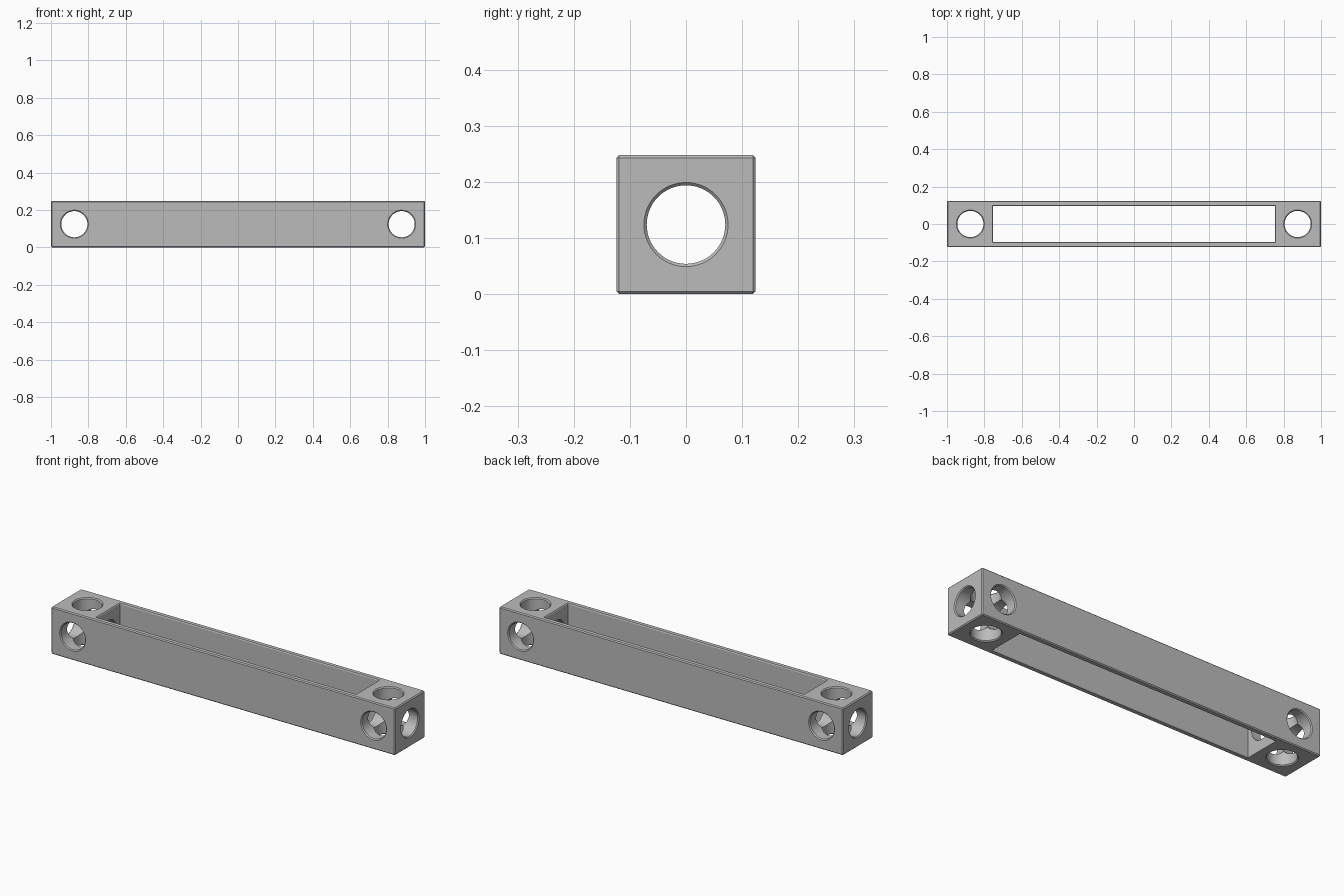
import bpy, bmesh, math
from mathutils import Matrix

if "Cube" in bpy.data.objects:
    bpy.data.objects.remove(bpy.data.objects["Cube"], do_unlink=True)

LENGTH, SIDE, CHAMFER = 2.0, 0.248, 0.005
MID = SIDE / 2
HOLE_X, HOLE_R = 0.875, 0.07

grey = bpy.data.materials.new("plain grey")
grey.use_nodes = True
colour = (0.5, 0.5, 0.5, 1)
grey.diffuse_color = colour
grey.node_tree.nodes["Principled BSDF"].inputs["Base Color"].default_value = colour


def make_object(name, bm):
    bmesh.ops.recalc_face_normals(bm, faces=bm.faces)
    mesh = bpy.data.meshes.new(name)
    bm.to_mesh(mesh)
    bm.free()
    mesh.materials.append(grey)
    obj = bpy.data.objects.new(name, mesh)
    bpy.context.collection.objects.link(obj)
    return obj


def loft(name, rings, matrix):
    """Closed solid through matching rings of points."""
    bm = bmesh.new()
    loops = [[bm.verts.new(matrix @ Matrix.Translation(p).translation) for p in ring]
             for ring in rings]
    n = len(loops[0])
    for a, b in zip(loops, loops[1:]):
        for i in range(n):
            j = (i + 1) % n
            bm.faces.new((a[i], a[j], b[j], b[i]))
    bm.faces.new(loops[0])
    bm.faces.new(loops[-1])
    return make_object(name, bm)


def flared_levels(half):
    """Offset and height pairs that countersink both ends of a cut."""
    c = CHAMFER
    return [(2 * c, -half - c), (0, -half + c), (0, half - c), (2 * c, half + c)]


def hole_cutter(name, half, matrix, sides=64):
    angles = [math.tau * i / sides for i in range(sides)]
    rings = [[((HOLE_R + d) * math.cos(a), (HOLE_R + d) * math.sin(a), h) for a in angles]
             for d, h in flared_levels(half)]
    return loft(name, rings, matrix)


def slot_cutter(name, hx, hy, matrix):
    corners = ((-1, -1), (1, -1), (1, 1), (-1, 1))
    rings = [[(sx * (hx + d * 0.6), sy * (hy + d * 0.6), h) for sx, sy in corners]
             for d, h in flared_levels(MID)]
    return loft(name, rings, matrix)


# Chamfered square bar
bm = bmesh.new()
bmesh.ops.create_cube(bm, size=1, matrix=Matrix.Translation((0, 0, MID))
                      @ Matrix.Diagonal((LENGTH, SIDE, SIDE, 1)))
bmesh.ops.bevel(bm, geom=bm.edges[:], offset=CHAMFER, segments=1, affect='EDGES')
bar = make_object("drilled_beam", bm)

# Long slot, lengthwise bore, and crossing bores in each end block
center = Matrix.Translation((0, 0, MID))
cutters = [
    slot_cutter("slot_cutter", 0.754, 0.096, center),
    hole_cutter("lengthwise_bore_cutter", LENGTH / 2,
                center @ Matrix.Rotation(math.pi / 2, 4, 'Y')),
]
for x, end in ((-HOLE_X, "right"), (HOLE_X, "left")):
    place = Matrix.Translation((x, 0, MID))
    cutters.append(hole_cutter(end + "_upright_bore_cutter", MID, place))
    cutters.append(hole_cutter(end + "_cross_bore_cutter", MID,
                               place @ Matrix.Rotation(math.pi / 2, 4, 'X')))

bpy.context.view_layer.objects.active = bar
for cutter in cutters:
    mod = bar.modifiers.new(cutter.name, 'BOOLEAN')
    mod.operation = 'DIFFERENCE'
    mod.solver = 'EXACT'
    mod.object = cutter
    bpy.context.view_layer.update()
    bpy.ops.object.modifier_apply(modifier=mod.name)
for cutter in cutters:
    bpy.data.objects.remove(cutter, do_unlink=True)

bpy.ops.object.select_all(action='DESELECT')
bar.select_set(True)
bpy.ops.object.shade_smooth_by_angle(angle=math.radians(25))
